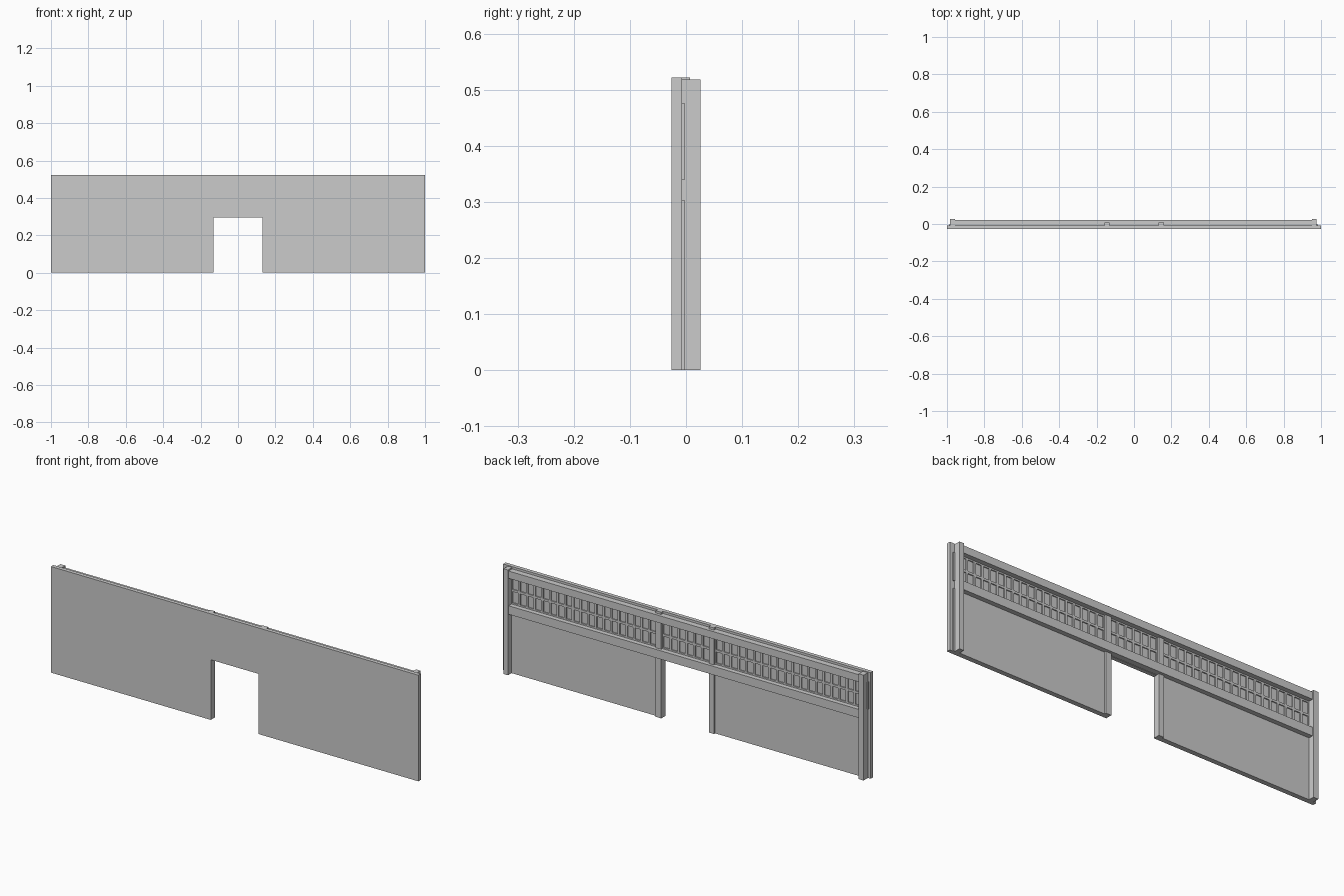
import bpy, bmesh

if "Cube" in bpy.data.objects:
    bpy.data.objects.remove(bpy.data.objects["Cube"])


def make_part(name, boxes):
    """One object from boxes given as (x0, x1, y0, y1, z0, z1)."""
    bm = bmesh.new()
    for x0, x1, y0, y1, z0, z1 in boxes:
        verts = bmesh.ops.create_cube(bm, size=1)["verts"]
        for v in verts:
            v.co.x = x1 if v.co.x > 0 else x0
            v.co.y = y1 if v.co.y > 0 else y0
            v.co.z = z1 if v.co.z > 0 else z0
    mesh = bpy.data.meshes.new(name)
    bm.to_mesh(mesh)
    bm.free()
    obj = bpy.data.objects.new(name, mesh)
    bpy.context.collection.objects.link(obj)
    return obj


FRONT, SLAB, INFILL = -0.026, -0.007, -0.002
DOOR, DOOR_TOP, TOP = 0.13, 0.296, 0.522

# Flat outer wall with a doorway: one extruded outline
outline = [(-1, 0), (-DOOR, 0), (-DOOR, DOOR_TOP), (DOOR, DOOR_TOP),
           (DOOR, 0), (1, 0), (1, TOP), (-1, TOP)]
bm = bmesh.new()
face = bm.faces.new([bm.verts.new((x, FRONT, z)) for x, z in outline])
ext = bmesh.ops.extrude_face_region(bm, geom=[face], use_keep_orig=True)
for v in ext["geom"]:
    if isinstance(v, bmesh.types.BMVert):
        v.co.y = SLAB
bmesh.ops.recalc_face_normals(bm, faces=bm.faces)
mesh = bpy.data.meshes.new("outer_wall")
bm.to_mesh(mesh)
bm.free()
bpy.context.collection.objects.link(bpy.data.objects.new("outer_wall", mesh))

# Lower infill panels either side of the doorway
make_part("lower_panels", [(-0.985, -DOOR, SLAB, INFILL, 0, 0.302),
                           (DOOR, 0.985, SLAB, INFILL, 0, 0.302)])

# Horizontal beams below and above the windows
make_part("window_sill_beam", [(-0.975, 0.965, SLAB, 0.021, 0.298, 0.34)])
make_part("top_beam", [(-0.975, 0.965, SLAB, 0.021, 0.475, 0.511)])

# Posts at the wall ends and beside the doorway
make_part("end_posts", [(-0.985, -0.958, SLAB, 0.026, 0, 0.518),
                        (0.951, 0.975, SLAB, 0.026, 0, 0.518)])
make_part("door_posts", [(-0.157, -DOOR, SLAB, 0.007, 0, TOP),
                         (DOOR, 0.160, SLAB, 0.007, 0, TOP)])


# Window grids: rails and bars around two rows of recessed panes
def window_grid(name, x0, x1, columns):
    z0, z1, bar = 0.34, 0.475, 0.011
    boxes = [(x0, x1, SLAB, INFILL, a, b)
             for a, b in ((z0, z0 + 0.007), (0.402, 0.413), (z1 - 0.007, z1))]
    pitch = (x1 - x0) / columns
    for i in range(columns + 1):
        c = x0 + i * pitch
        left, right = max(x0, c - bar / 2), min(x1, c + bar / 2)
        for a, b in ((z0 + 0.007, 0.402), (0.413, z1 - 0.007)):
            boxes.append((left, right, SLAB, INFILL, a, b))
    make_part(name, boxes)


window_grid("window_grid_left", -0.958, -0.157, 19)
window_grid("window_grid_middle", -DOOR, DOOR, 6)
window_grid("window_grid_right", 0.160, 0.951, 19)

# Narrow infill strips outside the end posts
make_part("end_strips", [(s[0], s[1], SLAB, INFILL, 0.34, 0.475)
                         for s in ((-0.99, -0.985), (0.975, 0.985))])
